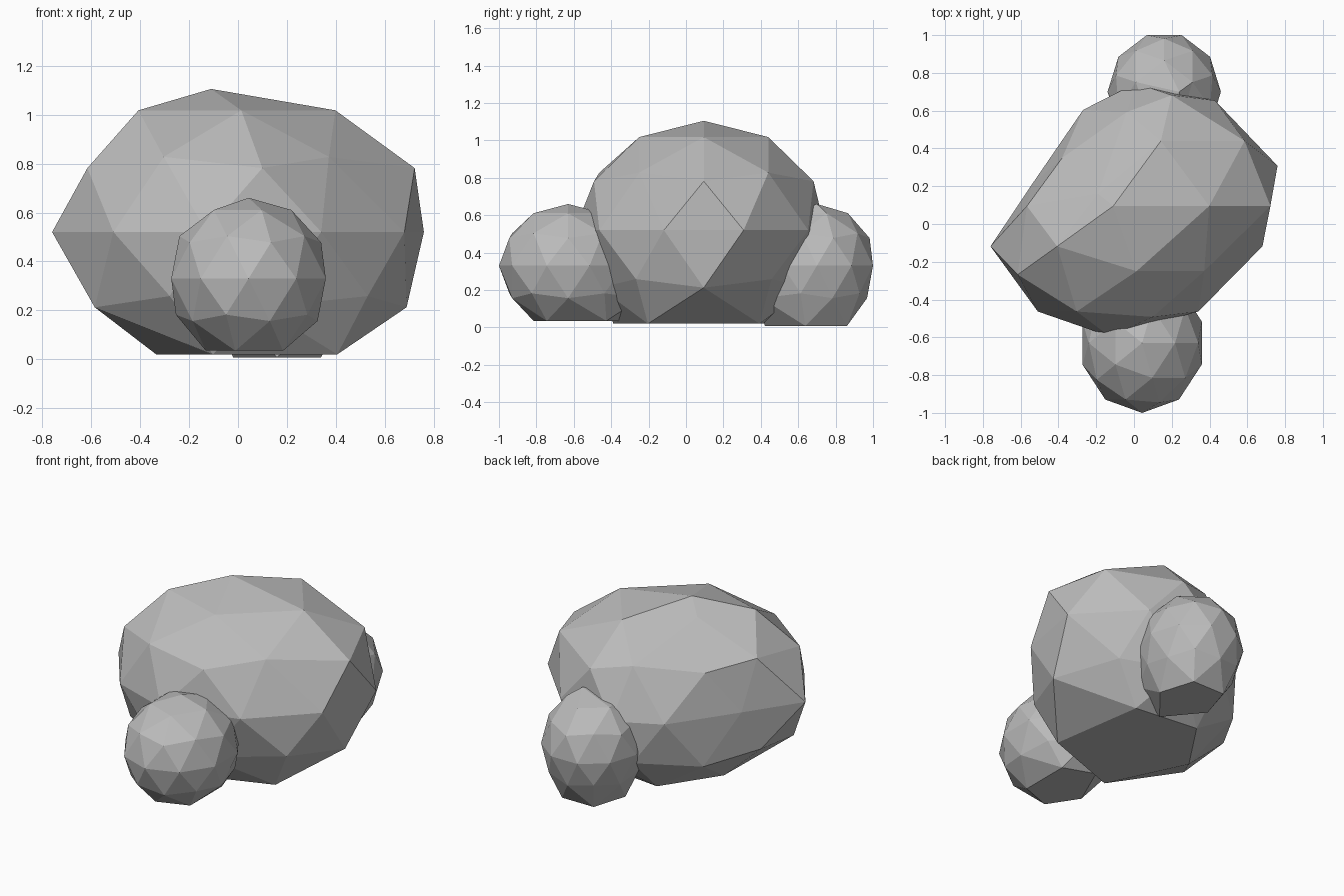
import bpy, bmesh, math
from mathutils import Vector, Matrix

cube = bpy.data.objects.get("Cube")
if cube:
    bpy.data.objects.remove(cube, do_unlink=True)

stone = bpy.data.materials.new("stone_grey")
stone.use_nodes = True
GREY = (0.5, 0.5, 0.5, 1)
stone.diffuse_color = GREY
stone.node_tree.nodes["Principled BSDF"].inputs["Base Color"].default_value = GREY


def rock(name, centre, size, base, shape, spread=1.0, turn=0):
    """Low-poly boulder: a stretched icosphere with a flattened underside."""
    bm = bmesh.new()
    bmesh.ops.create_icosphere(bm, subdivisions=2, radius=1)
    spin = Matrix.Rotation(math.radians(turn), 3, 'Z')
    for v in bm.verts:
        unit = spin @ v.co
        widen = spread if unit.z < -0.8 else 1
        p = Vector((centre[0] + size[0] * unit.x * widen,
                    centre[1] + size[1] * unit.y * widen,
                    centre[2] + size[2] * unit.z))
        if unit.z < -0.8:
            p.z = base
        v.co = shape(unit, p)
    bmesh.ops.recalc_face_normals(bm, faces=bm.faces)
    mesh = bpy.data.meshes.new(name)
    bm.to_mesh(mesh)
    bm.free()
    mesh.materials.append(stone)
    obj = bpy.data.objects.new(name, mesh)
    bpy.context.collection.objects.link(obj)
    return obj


def shave(p, point, normal):
    """Push a point sideways, back onto a plane it lies beyond."""
    normal = Vector(normal)
    over = (p - Vector(point)).dot(normal)
    if over > 0:
        side = normal.xy
        p.xy -= side * over / side.length_squared


def boulder_shape(unit, p):
    """Slant the boulder, bend some corners, shave its back right side."""
    x, y, z = unit
    if z < -0.8:                                # narrowed base
        p.x *= 0.6 if x < 0 else (0.9 if y < 0 else 0.7)
        p.y = min(p.y, 0.44)
        return p
    p.x += 0.129 * y
    if z > 0.95:                                # crown
        p.x -= 0.11
    elif z > 0.8:
        p.x -= 0.045 if x < 0.4 else 0
    elif x > 0.8 and abs(y) < 0.1:              # left end
        p.x += 0.045
    elif x < -0.8 and abs(y) < 0.1:             # right end
        p.x *= 0.88
    elif y > 0.51 and x > -0.01:                # back left corners
        p.x -= 0.12
    elif y < -0.8 and x < -0.2 and z < 0.4:     # front right corners
        p.x += 0.04
    elif x > 0.6 and y < -0.4:                  # front left corners
        p.x += -0.085 if z > 0 else 0.05
    # sloping upper facet, then the upright wall below it
    shave(p, (-0.11, 0.1, 1.105), (-0.447, 0.487, 0.75))
    shave(p, (-0.76, -0.11, 0.52), (-0.824, 0.566, 0))
    p.y = min(p.y, 0.745)
    return p


def front_shape(unit, p):
    """Stretch the foot back under the boulder."""
    if unit.z < -0.5 and unit.y > 0.3:
        p.y += 0.09
    return p


def back_shape(unit, p):
    """Lean the tip and stretch the foot forward under the boulder."""
    if unit.z > 0.95:
        p.x += 0.08
    elif unit.z < -0.5 and unit.y < -0.3:
        p.y -= 0.08
    return p


rock("large_boulder", (0, 0.095, 0.52), (0.757, 0.69, 0.585), 0.02,
     boulder_shape, spread=1.4)
rock("front_small_rock", (0.043, -0.63, 0.33), (0.332, 0.37, 0.33), 0.035,
     front_shape)
rock("back_small_rock", (0.16, 0.7, 0.33), (0.3, 0.315, 0.33), 0.008,
     back_shape, spread=1.2, turn=18)
